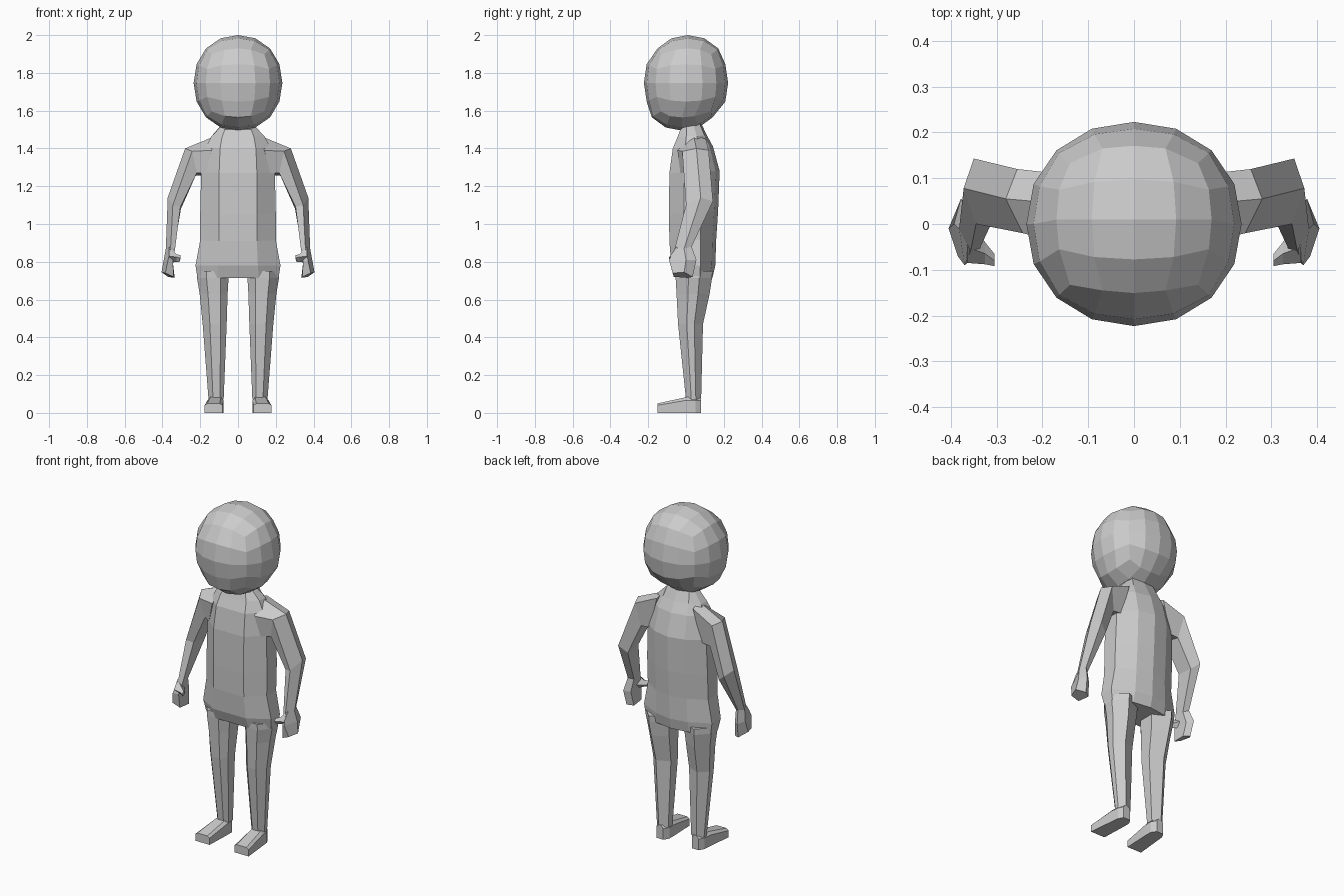
import bpy, bmesh
from mathutils import Vector


def finish(name, bm, mirror=False):
    bmesh.ops.recalc_face_normals(bm, faces=bm.faces)
    me = bpy.data.meshes.new(name)
    bm.to_mesh(me)
    bm.free()
    ob = bpy.data.objects.new(name, me)
    bpy.context.collection.objects.link(ob)
    if mirror:
        ob.modifiers.new("mirror", 'MIRROR').use_axis[0] = True
    return ob


def loft(name, rings, mirror=False):
    """Skin a list of equal-sized closed rings and cap both ends."""
    bm = bmesh.new()
    rows = [[bm.verts.new(p) for p in r] for r in rings]
    n = len(rows[0])
    for a, b in zip(rows, rows[1:]):
        for i in range(n):
            j = (i + 1) % n
            bm.faces.new((a[i], a[j], b[j], b[i]))
    bm.faces.new(rows[0])
    bm.faces.new(rows[-1])
    return finish(name, bm, mirror)


# Head: cube with a 4x4 grid per side, rounded
bm = bmesh.new()
bmesh.ops.create_cube(bm, size=2)
bmesh.ops.subdivide_edges(bm, edges=bm.edges[:], cuts=3, use_grid_fill=True)
warp = {0.0: 0.0, 0.5: 0.42, 1.0: 1.0}
P = 2.12
for v in bm.verts:
    d = Vector([(1 if c > 0 else -1) * warp[round(abs(c), 1)] for c in v.co])
    d /= sum(abs(c) ** P for c in d) ** (1 / P)
    lean = -0.02 if d.z < -0.6 else 0.01 if d.z > 0.6 else 0
    v.co = (d.x * 0.235, d.y * 0.223 + lean, 1.747 + d.z * 0.253)
finish("head", bm)

# Torso: front z, back z, panel half width, side half width, front y, back y
sections = [
    (1.50, 1.545, 0.07, 0.085, -0.03, 0.075),
    (1.46, 1.47, 0.085, 0.14, -0.045, 0.11),
    (1.40, 1.41, 0.095, 0.172, -0.07, 0.143),
    (1.27, 1.28, 0.10, 0.195, -0.088, 0.178),
    (1.05, 1.07, 0.10, 0.20, -0.09, 0.17),
    (0.91, 0.92, 0.10, 0.20, -0.088, 0.16),
    (0.78, 0.78, 0.105, 0.225, -0.078, 0.155),
    (0.715, 0.715, 0.11, 0.215, -0.055, 0.14),
]
rings = []
for zf, zb, m, s, yf, yb in sections:
    zm = (zf + zb) / 2
    h = yb - yf
    half = [(m, yf, zf), (s, yf + 0.3 * h, zm), (s, yf + 0.66 * h, zm), (m, yb - 0.08 * h, zb)]
    ring = [(0, yf, zf)] + half + [(0, yb, zb)]
    ring += [(-x, y, z) for x, y, z in reversed(half)]
    rings.append(ring)
loft("torso", rings)

# Arms with hands: ring order is outer, front, inner, back inner, back outer
loft("arm", [
    [(0.11, 0.04, 1.47), (0.14, -0.045, 1.39), (0.17, -0.03, 1.27), (0.17, 0.10, 1.26), (0.12, 0.105, 1.45)],
    [(0.28, 0.055, 1.40), (0.243, -0.02, 1.385), (0.218, 0.0, 1.27), (0.228, 0.10, 1.255), (0.255, 0.12, 1.39)],
    [(0.372, 0.078, 1.14), (0.345, 0.0, 1.10), (0.305, 0.015, 1.09), (0.302, 0.12, 1.08), (0.35, 0.143, 1.12)],
    [(0.382, -0.01, 0.87), (0.357, -0.06, 0.87), (0.333, -0.045, 0.87), (0.338, 0.01, 0.87), (0.365, 0.03, 0.88)],
    [(0.393, 0.0, 0.81), (0.37, -0.09, 0.81), (0.345, -0.07, 0.80), (0.345, 0.03, 0.80), (0.378, 0.055, 0.81)],
    [(0.405, -0.01, 0.745), (0.385, -0.07, 0.74), (0.34, -0.065, 0.72), (0.335, 0.015, 0.715), (0.37, 0.035, 0.72)],
], True)

# Thumbs
loft("thumb", [
    [(0.365, -0.05, 0.88), (0.365, -0.085, 0.83), (0.355, -0.04, 0.795), (0.355, 0.0, 0.83)],
    [(0.325, -0.065, 0.84), (0.325, -0.088, 0.825), (0.325, -0.065, 0.80), (0.325, -0.04, 0.82)],
    [(0.305, -0.08, 0.835), (0.305, -0.092, 0.82), (0.31, -0.08, 0.80), (0.305, -0.065, 0.815)],
], True)

# Legs: z, inner x, outer x, front y, back y
legs = []
for z, xi, xo, yf, yb in [(0.75, 0.05, 0.215, -0.055, 0.14),
                          (0.715, 0.05, 0.217, -0.055, 0.138),
                          (0.63, 0.055, 0.203, -0.05, 0.125),
                          (0.47, 0.06, 0.187, -0.042, 0.09),
                          (0.07, 0.076, 0.156, 0.0, 0.08)]:
    w, h = xo - xi, yb - yf
    legs.append([(xi + 0.25 * w, yf, z), (xi + 0.7 * w, yf, z), (xo, yf + 0.35 * h, z),
                 (xo, yf + 0.65 * h, z), (xi + 0.6 * w, yb, z), (xi, yf + 0.75 * h, z),
                 (xi, yf + 0.25 * h, z)])
loft("leg", legs, True)

# Feet: y, inner x, outer x, top z
loft("foot", [[(xi, y, 0), (xo, y, 0), (xo, y, zt * 0.8), (xo - 0.015, y, zt), (xi + 0.015, y, zt), (xi, y, zt * 0.8)]
              for y, xi, xo, zt in [(-0.152, 0.082, 0.177, 0.05), (0.0, 0.076, 0.162, 0.083),
                                    (0.05, 0.076, 0.157, 0.083), (0.08, 0.095, 0.14, 0.083)]], True)
